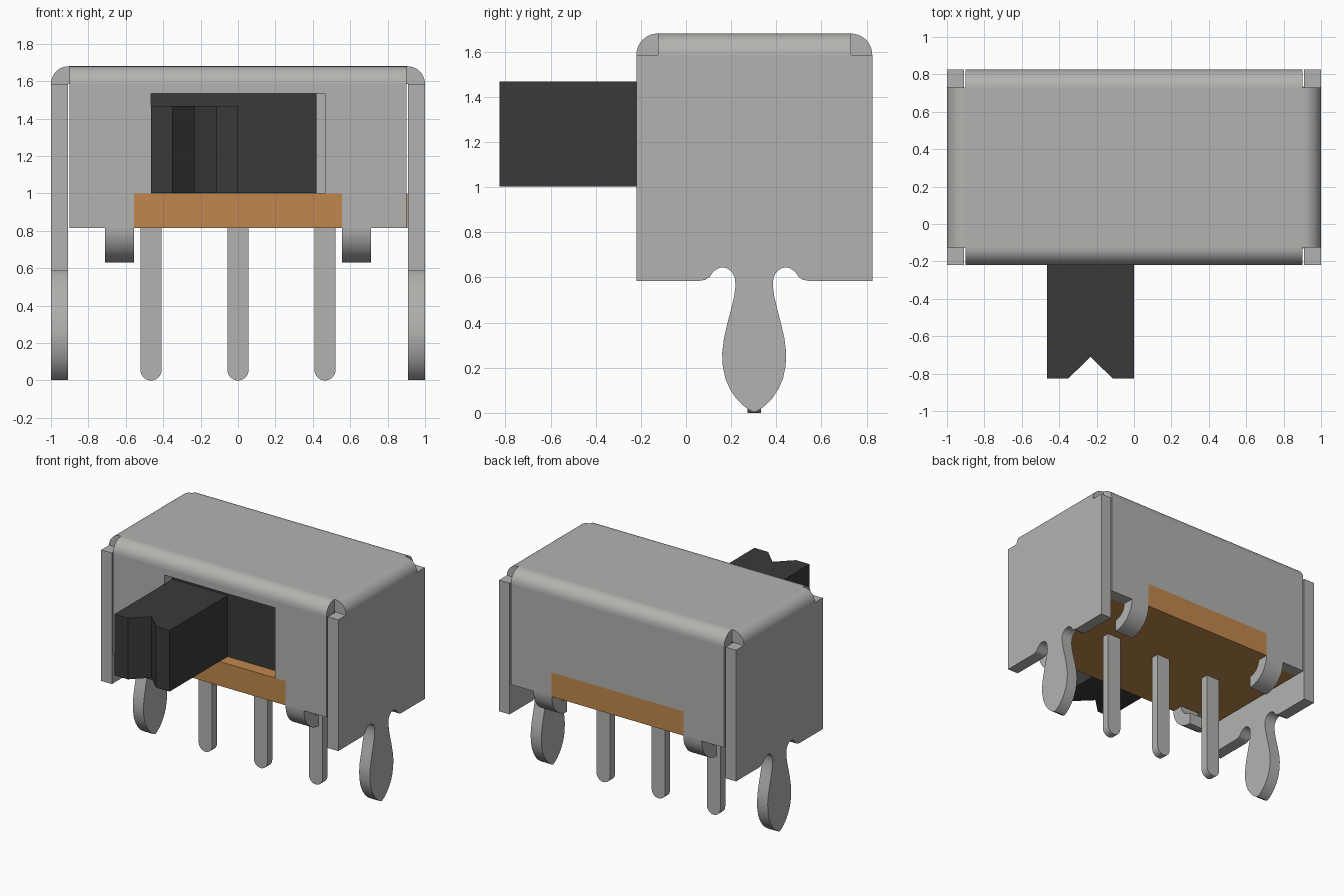
import bpy, bmesh, math

cube = bpy.data.objects.get("Cube")
if cube:
    bpy.data.objects.remove(cube, do_unlink=True)


def material(name, rgb):
    m = bpy.data.materials.new(name)
    m.use_nodes = True
    m.diffuse_color = (*rgb, 1)
    m.node_tree.nodes["Principled BSDF"].inputs["Base Color"].default_value = (*rgb, 1)
    return m


METAL = material("light grey metal", (0.448, 0.456, 0.434))
ORANGE = material("orange brown board", (0.53, 0.245, 0.075))
DARK = material("dark grey plastic", (0.042, 0.042, 0.042))


def prism(name, outline, axis, lo, hi, mat):
    """Extrude a 2D outline along an axis; the outline uses the other two axes in order."""
    k = "xyz".index(axis)

    def place(p, d):
        c = list(p)
        c.insert(k, d)
        return c

    bm = bmesh.new()
    face = bm.faces.new([bm.verts.new(place(p, lo)) for p in outline])
    ext = bmesh.ops.extrude_face_region(bm, geom=[face])
    for v in ext["geom"]:
        if isinstance(v, bmesh.types.BMVert):
            v.co[k] = hi
    bmesh.ops.recalc_face_normals(bm, faces=bm.faces)
    mesh = bpy.data.meshes.new(name)
    bm.to_mesh(mesh)
    bm.free()
    mesh.materials.append(mat)
    ob = bpy.data.objects.new(name, mesh)
    bpy.context.collection.objects.link(ob)
    bpy.ops.object.select_all(action='DESELECT')
    ob.select_set(True)
    bpy.context.view_layer.objects.active = ob
    bpy.ops.object.shade_smooth_by_angle(angle=math.radians(30))
    return ob


def arc(cx, cy, r, a0, a1, n=10):
    return [(cx + r * math.cos(math.radians(a0 + (a1 - a0) * i / n)),
             cy + r * math.sin(math.radians(a0 + (a1 - a0) * i / n))) for i in range(n + 1)]


def rect(x0, x1, y0, y1):
    return [(x0, y0), (x1, y0), (x1, y1), (x0, y1)]


# Main levels of the bent metal cover
TOP, BEND, SKIRT = 1.68, 1.585, 0.815
Y0, Y1, T, R = -0.22, 0.825, 0.09, 0.095
YM = (Y0 + Y1) / 2

# Cover top and its four rounded bends
prism("cover_top", rect(-0.9, 0.9, Y0 + R, Y1 - R), "z", BEND, TOP, METAL)
prism("front_bend", [(Y0 + R, BEND)] + arc(Y0 + R, BEND, R, 180, 90), "x", -0.9, 0.9, METAL)
prism("back_bend", [(Y1 - R, BEND)] + arc(Y1 - R, BEND, R, 0, 90), "x", -0.9, 0.9, METAL)
for side, s in (("left", 1), ("right", -1)):
    curve = [(s * x, z) for x, z in [(0.9, BEND)] + arc(0.905, BEND, R, 90, 0) ]
    curve.insert(1, (s * 0.9, TOP))
    prism(side + "_bend", curve, "y", Y0 + R, Y1 - R, METAL)

# Front wall with the slider window, and back wall
foot = [(0.555, SKIRT), (0.555, 1.0)]
opening = [(0.465, 1.0), (0.465, 1.535)]


def wall(half):
    half = [(0.9, BEND), (0.9, SKIRT)] + half
    return half + [(-x, z) for x, z in reversed(half)]


prism("front_wall", wall(foot + opening), "y", Y0, Y0 + T, METAL)
prism("back_wall", wall(foot), "y", Y1 - T, Y1, METAL)

# Side walls, each drawn out into a leaf-shaped mounting leg
LEG_Y = 0.302
half_leg = [(0.06, .585), (0.085, .589), (0.105, .602), (0.12, .624), (0.14, .639), (0.162, .645),
            (0.185, .639), (0.205, .622), (0.217, .598), (0.219, .56), (0.213, .515), (0.20, .46),
            (0.183, .395), (0.168, .33), (0.16, .265), (0.163, .205), (0.175, .15), (0.195, .105),
            (0.22, .067), (0.25, .035), (0.28, .013)]
leg = half_leg + [(LEG_Y, .003)] + [(2 * LEG_Y - y, z) for y, z in reversed(half_leg)]
side_outline = [(Y0, BEND), (Y0, 0.585)] + leg + [(Y1, 0.585), (Y1, BEND)]
prism("left_side_wall", side_outline, "x", 0.91, 1.0, METAL)
prism("right_side_wall", side_outline, "x", -1.0, -0.91, METAL)

# Four hooks curled inwards under the board
OUT = 0.185
hook = arc(Y0 + OUT, SKIRT, OUT, 180, 270) + arc(Y0 + OUT, SKIRT, OUT - T, 270, 180)
back_hook = [(2 * YM - y, z) for y, z in hook]
for side, s in (("left", 1), ("right", -1)):
    lo, hi = sorted((s * 0.555, s * 0.71))
    prism(side + "_front_hook", hook, "x", lo, hi, METAL)
    prism(side + "_back_hook", back_hook, "x", lo, hi, METAL)

# Base board with tongues that fill the wall cut-outs
tongue, inner = 0.555, Y0 + T
front_edge = [(-0.9, inner), (-tongue, inner), (-tongue, Y0), (tongue, Y0), (tongue, inner), (0.905, inner)]
back_edge = [(x, 2 * YM - y) for x, y in reversed(front_edge)]
prism("base_board", front_edge + back_edge, "z", SKIRT, 1.0, ORANGE)

# Three round-ended terminal pins
for name, x in (("right", -0.465), ("middle", 0), ("left", 0.465)):
    r = 0.057
    pin = [(x + r, 0.83), (x - r, 0.83)] + arc(x, r, r, 180, 360, 14)
    prism(name + "_pin", pin, "y", LEG_Y - 0.03, LEG_Y + 0.03, METAL)

# Sliding carrier and its notched button
prism("slider_carrier", rect(-0.885, 0.42, -0.125, 0.70), "z", 1.002, 1.56, DARK)
button = [(-0.465, -0.12), (-0.465, -0.825), (-0.35, -0.825), (-0.2325, -0.71),
          (-0.115, -0.825), (0, -0.825), (0, -0.12)]
prism("slider_button", button, "z", 1.002, 1.468, DARK)
